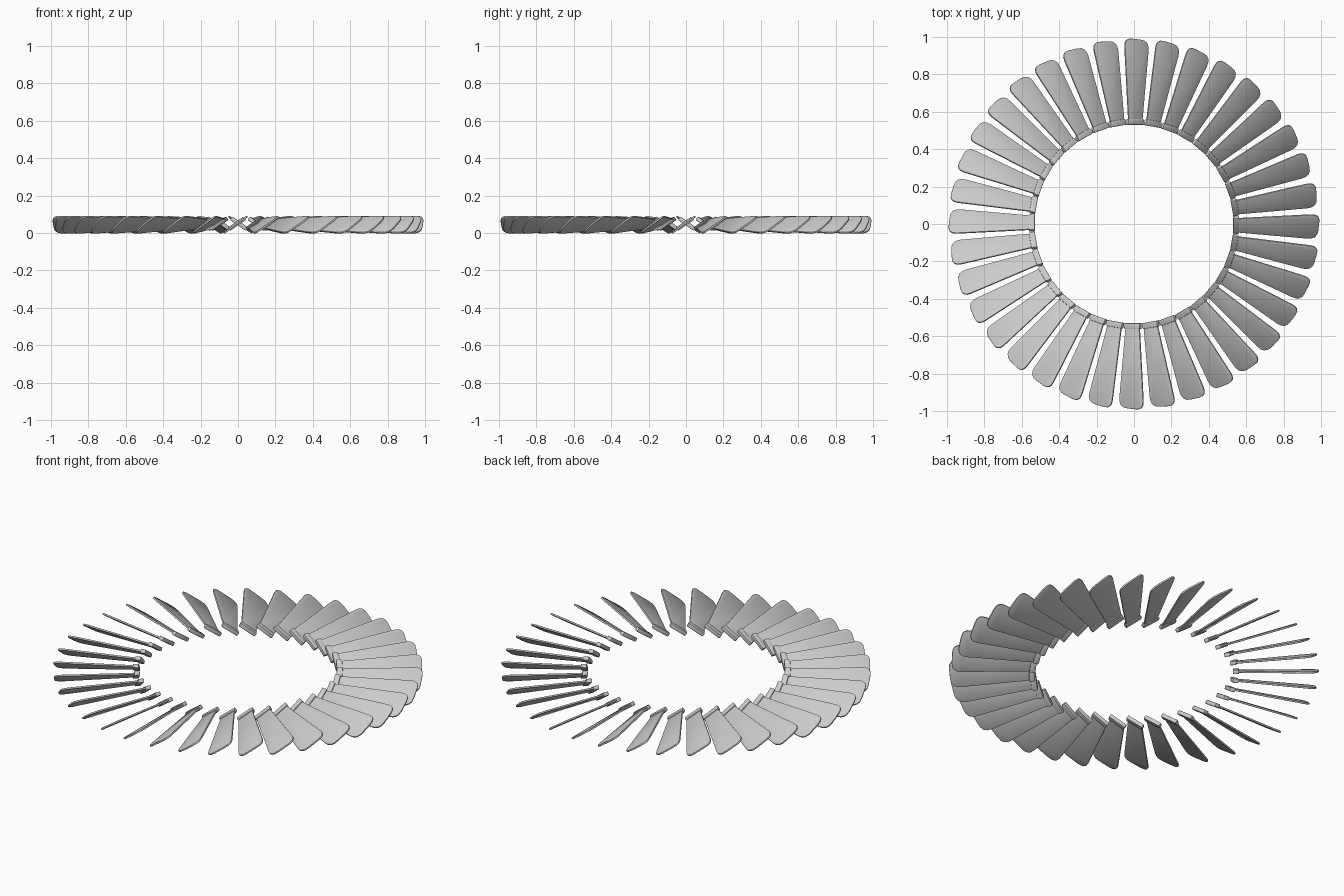
import bpy, bmesh, math
from mathutils import Matrix, Vector

if "Cube" in bpy.data.objects:
    bpy.data.objects.remove(bpy.data.objects["Cube"])

COUNT = 36
TILT = math.radians(35)

steel = bpy.data.materials.new("grey metal")
steel.diffuse_color = (0.6, 0.6, 0.6, 1)
steel.use_nodes = True
steel.node_tree.nodes["Principled BSDF"].inputs["Base Color"].default_value = steel.diffuse_color


def rounded(points, steps=4):
    """Round the corners of an outline of (r, w, radius) points."""
    out = []
    for i, (r, w, rad) in enumerate(points):
        p = Vector((r, w))
        a = (Vector(points[i - 1][:2]) - p).normalized()
        b = (Vector(points[(i + 1) % len(points)][:2]) - p).normalized()
        if rad == 0:
            out.append(p)
            continue
        s, e = p + a * rad, p + b * rad
        for k in range(steps + 1):
            t = k / steps
            out.append(s * (1 - t) ** 2 + p * 2 * t * (1 - t) + e * t * t)
    return out


def plate(name, outline, thick, bevel):
    """Flat plate in the x/y plane, tilted about the radial x axis."""
    bm = bmesh.new()
    face = bm.faces.new([bm.verts.new((p.x, p.y, -thick / 2)) for p in outline])
    top = bmesh.ops.extrude_face_region(bm, geom=[face])["geom"]
    bmesh.ops.translate(bm, vec=(0, 0, thick),
                        verts=[v for v in top if isinstance(v, bmesh.types.BMVert)])
    bmesh.ops.recalc_face_normals(bm, faces=bm.faces[:])
    rims = [e for e in bm.edges if abs(e.verts[0].co.z - e.verts[1].co.z) < 1e-6]
    bmesh.ops.bevel(bm, geom=rims, offset=bevel, segments=2, profile=0.5,
                    affect='EDGES')
    bm.transform(Matrix.Translation((0, -0.006, 0.05)) @ Matrix.Rotation(TILT, 4, 'X'))
    mesh = bpy.data.meshes.new(name)
    bm.to_mesh(mesh)
    bm.free()
    mesh.materials.append(steel)
    return mesh


# Tapered blade with rounded outer corners, and the thicker foot at its inner end
blade = plate("blade", rounded([(0.55, -0.046, 0), (0.98, -0.092, 0.055),
                                (0.996, 0.072, 0.05), (0.55, 0.044, 0)]), 0.010, 0.003)
foot = plate("foot", rounded([(0.53, -0.052, 0.006), (0.562, -0.050, 0.006),
                              (0.562, 0.050, 0.006), (0.53, 0.052, 0.006)], 2), 0.022, 0.003)

# Ring of blades
for i in range(COUNT):
    for name, mesh in (("blade", blade), ("foot", foot)):
        ob = bpy.data.objects.new(f"{name}_{i + 1}", mesh)
        ob.rotation_euler.z = math.tau * i / COUNT
        bpy.context.collection.objects.link(ob)
        ob.select_set(True)
        bpy.context.view_layer.objects.active = ob
bpy.ops.object.shade_smooth_by_angle(angle=math.radians(40))
